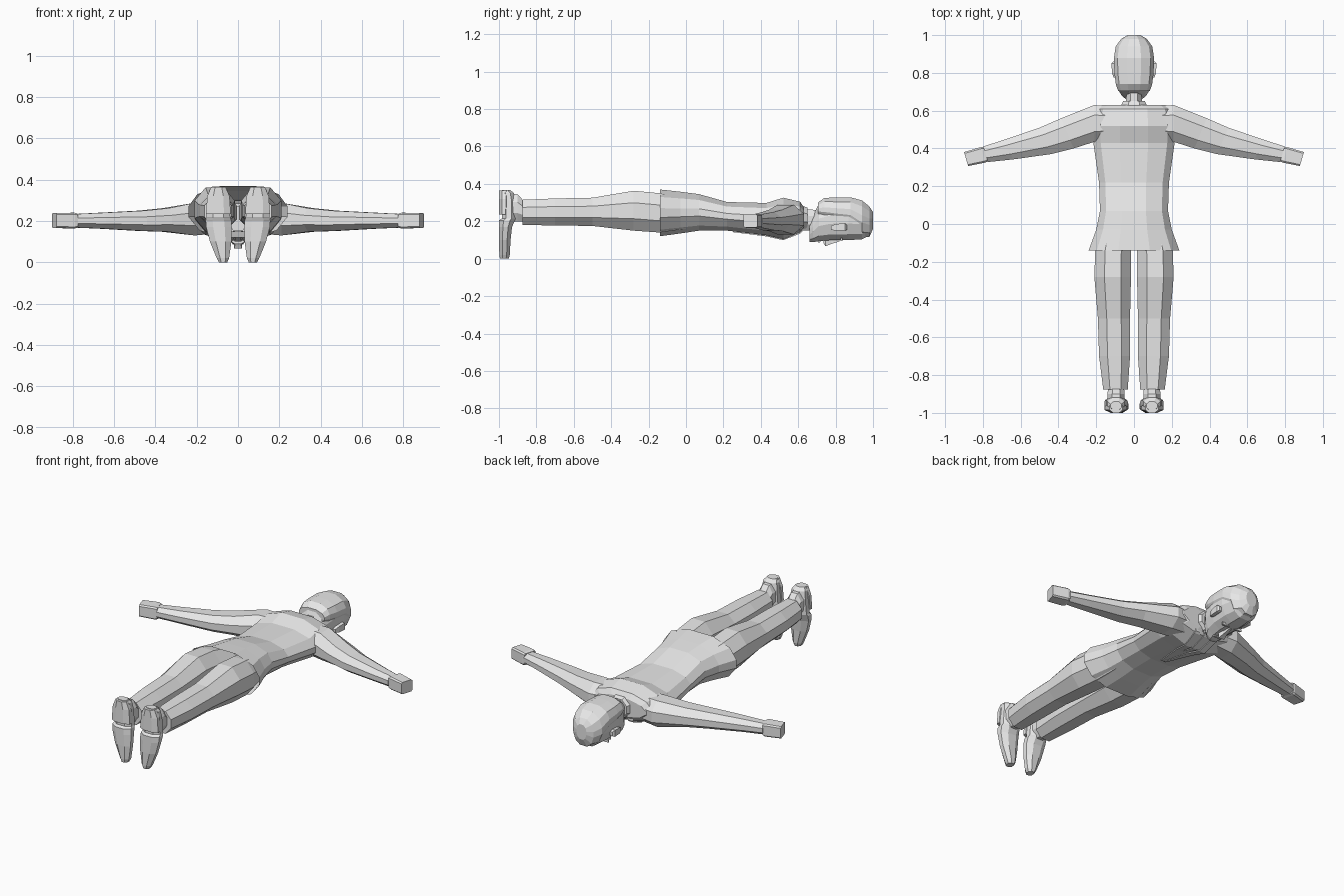
import bpy, bmesh, math
from mathutils import Vector

grey = bpy.data.materials.new("plain_grey")
grey.diffuse_color = (0.8, 0.8, 0.8, 1)

# Unit cross-sections
OCT = [(1, .4), (.45, 1), (-.45, 1), (-1, .4), (-1, -.4), (-.45, -1), (.45, -1), (1, -.4)]
BODY = [(1, .2), (.82, .68), (.35, 1), (-.35, 1), (-.82, .68), (-1, .2),
        (-1, -.2), (-.78, -.72), (-.35, -1), (.35, -1), (.78, -.72), (1, -.2)]
BOX = [(1, 1), (-1, 1), (-1, -1), (1, -1)]


def loft(name, sections, profile=OCT, caps=(True, True)):
    """Skin a profile over sections of (centre, half-width vector, half-height vector)."""
    bm = bmesh.new()
    rings = [[bm.verts.new(Vector(c) + Vector(u) * a + Vector(v) * b) for a, b in profile]
             for c, u, v in sections]
    n = len(profile)
    for r, s in zip(rings, rings[1:]):
        for i in range(n):
            bm.faces.new((r[i], r[(i + 1) % n], s[(i + 1) % n], s[i]))
    if caps[0]:
        bm.faces.new(rings[0][::-1])
    if caps[1]:
        bm.faces.new(rings[-1])
    bmesh.ops.recalc_face_normals(bm, faces=bm.faces[:])
    me = bpy.data.meshes.new(name)
    bm.to_mesh(me)
    bm.free()
    me.materials.append(grey)
    ob = bpy.data.objects.new(name, me)
    bpy.context.collection.objects.link(ob)
    return ob


def along_y(rows):
    """Rows of y, x centre, half width, low z, high z."""
    return [((x, y, (lo + hi) / 2), (w, 0, 0), (0, 0, (hi - lo) / 2)) for y, x, w, lo, hi in rows]


def along_z(rows):
    """Rows of z, x centre, half width, low y, high y."""
    return [((x, (lo + hi) / 2, z), (w, 0, 0), (0, (hi - lo) / 2, 0)) for z, x, w, lo, hi in rows]


def mirrored(ob):
    m = ob.modifiers.new("mirror", 'MIRROR')
    m.use_axis[0] = True
    return ob


# Jacket body, open at the hem
loft("jacket", along_y([
    (-.14, 0, .24, .12, .37), (-.03, 0, .20, .135, .358), (.07, 0, .18, .15, .345),
    (.22, 0, .185, .15, .303), (.43, 0, .215, .125, .298), (.52, 0, .215, .105, .326),
    (.61, 0, .20, .14, .305), (.63, 0, .17, .17, .275)]), BODY, (False, True))

# Sleeves: upper edge xy, lower edge xy, low z, high z
arm = []
for ux, uy, lx, ly, lo, hi in [
        (.10, .62, .10, .45, .14, .29), (.21, .63, .21, .435, .13, .288), (.385, .56, .32, .40, .148, .262),
        (.50, .51, .44, .37, .152, .25), (.69, .445, .64, .342, .163, .24), (.80, .41, .775, .328, .168, .234)]:
    arm.append((((ux + lx) / 2, (uy + ly) / 2, (lo + hi) / 2),
                ((ux - lx) / 2, (uy - ly) / 2, 0), (0, 0, (hi - lo) / 2)))
mirrored(loft("sleeve", arm))

# Mitten hands
mirrored(loft("hand", [((x, y, .202), (.011, w, 0), (0, 0, h))
                       for x, y, w, h in [(.785, .369, .038, .034), (.80, .366, .041, .038), (.889, .344, .037, .036)]],
              [(1, .8), (.8, 1), (-.8, 1), (-1, .8), (-1, -.8), (-.8, -1), (.8, -1), (1, -.8)]))

# Trouser legs
mirrored(loft("trouser_leg", along_y([
    (-.875, .098, .065, .18, .315), (-.70, .103, .082, .178, .322), (-.50, .106, .085, .175, .326),
    (-.28, .113, .097, .15, .363), (-.14, .11, .095, .14, .35), (.0, .09, .085, .16, .32)])))

# Shoes: ankle, upper and separate heel block
mirrored(loft("ankle", along_y([(-.95, .095, .045, .2, .35), (-.90, .095, .045, .2, .345),
                                (-.86, .095, .042, .20, .30)])))
mirrored(loft("shoe", along_z([
    (.0, .072, .02, -.995, -.948), (.02, .073, .03, -.998, -.942), (.10, .084, .052, -1, -.938),
    (.17, .092, .062, -1, -.93), (.205, .095, .062, -1, -.915), (.215, .095, .058, -.985, -.91),
    (.31, .095, .05, -.985, -.91), (.35, .095, .044, -.985, -.92), (.368, .095, .03, -.985, -.94)])))
mirrored(loft("shoe_heel", along_z([
    (.235, .095, .06, -1, -.95), (.32, .095, .054, -1, -.945), (.365, .095, .035, -1, -.945)])))

# Neck and collar
loft("neck", along_y([(.58, 0, .045, .15, .27), (.70, 0, .04, .15, .26)]))
loft("collar", along_y([(.60, 0, .075, .15, .285), (.632, 0, .067, .16, .28), (.65, 0, .058, .165, .272)]))

# Head, face towards the ground
loft("head", along_y([
    (.66, 0, .042, .088, .19), (.68, 0, .065, .088, .23), (.71, 0, .083, .094, .295),
    (.77, 0, .095, .099, .318), (.87, 0, .10, .10, .32), (.94, 0, .09, .103, .305),
    (.98, 0, .06, .125, .275), (.99, 0, .03, .16, .25)]), BODY)

# Hair cap over the back and crown
loft("hair", along_y([
    (.705, 0, .084, .22, .30), (.74, 0, .096, .20, .325), (.80, 0, .104, .185, .327), (.88, 0, .106, .17, .328),
    (.94, 0, .097, .115, .312), (.98, 0, .068, .115, .28), (1.0, 0, .034, .16, .25)]), BODY)

# Ears, nose, brows and mouth
mirrored(loft("ear", along_y([(.775, .10, .008, .155, .175), (.80, .105, .011, .15, .185),
                              (.85, .108, .012, .15, .19), (.86, .103, .008, .155, .18)]), BOX))
loft("nose", along_y([(.735, 0, .014, .085, .11), (.745, 0, .019, .066, .11),
                      (.775, 0, .012, .078, .11), (.82, 0, .008, .092, .11)]), BOX)
mirrored(loft("brow", along_y([(.825, .042, .022, .095, .11), (.836, .042, .024, .095, .11)]), BOX))
loft("mouth", along_y([(.706, 0, .026, .087, .10), (.718, 0, .026, .088, .10)]), BOX)

# Lapels and tie lying on the chest
mirrored(loft("lapel", along_y([
    (.62, .062, .016, .144, .158), (.61, .06, .018, .134, .148), (.52, .05, .02, .099, .113),
    (.43, .036, .018, .119, .133), (.25, .008, .008, .142, .155)]), BOX))
loft("tie", along_y([
    (.625, 0, .014, .148, .16), (.61, 0, .014, .136, .148), (.52, 0, .016, .101, .113),
    (.43, 0, .015, .121, .133), (.28, 0, .004, .140, .15)]), BOX)
